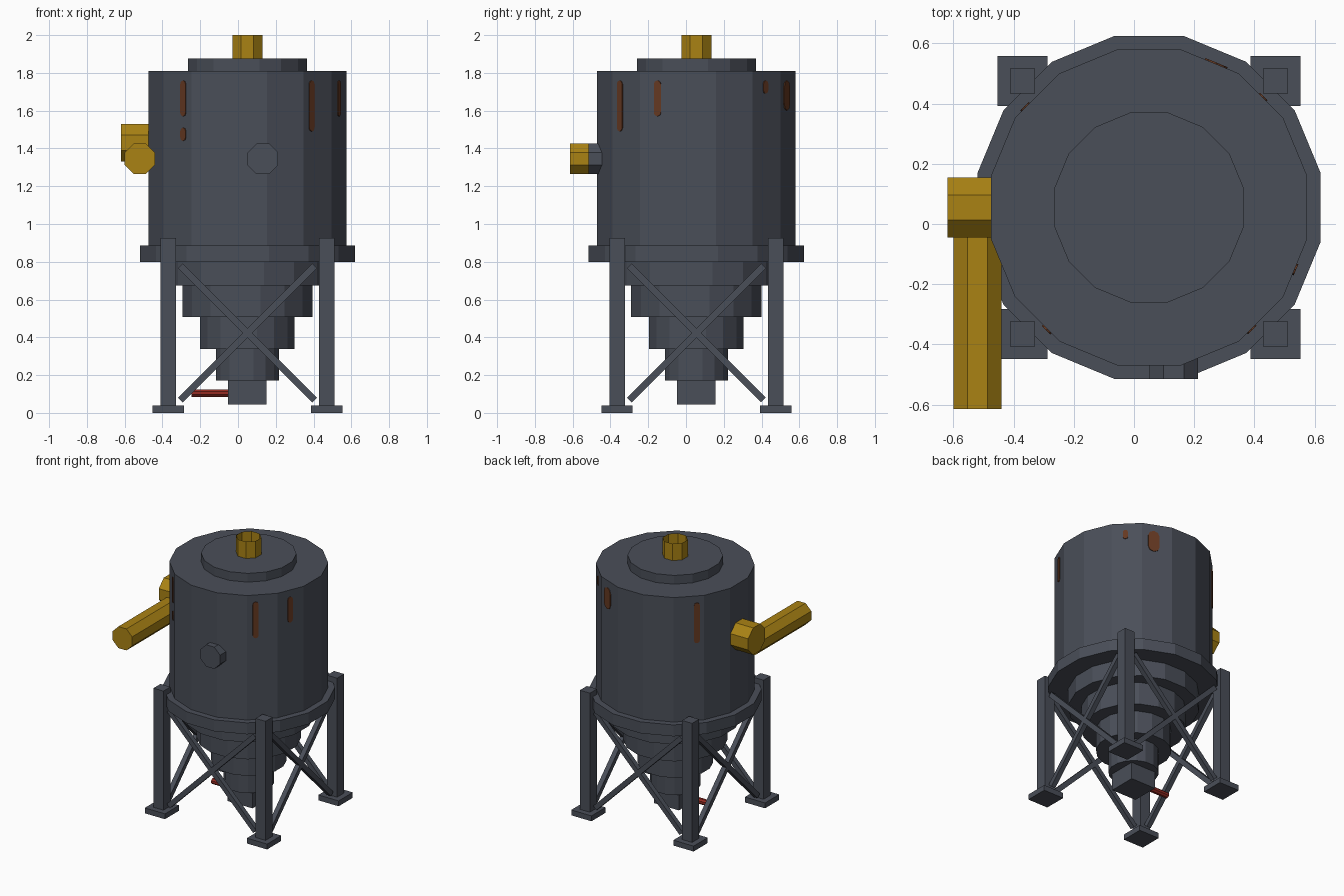
import bpy, bmesh, math
from mathutils import Matrix, Vector

if "Cube" in bpy.data.objects:
    bpy.data.objects.remove(bpy.data.objects["Cube"])

CX, CY = 0.05, 0.055  # silo axis


def material(name, rgb):
    m = bpy.data.materials.new(name)
    m.use_nodes = True
    m.diffuse_color = (*rgb, 1)
    m.node_tree.nodes["Principled BSDF"].inputs["Base Color"].default_value = (*rgb, 1)
    return m


STEEL = material("dark_steel", (0.068, 0.077, 0.099))
YELLOW = material("pipe_yellow", (0.40, 0.225, 0.007))
RED = material("handle_red", (0.30, 0.024, 0.016))
RUST = material("rust_brown", (0.13, 0.04, 0.015))


def finish(bm, name, mat):
    bmesh.ops.recalc_face_normals(bm, faces=bm.faces)
    mesh = bpy.data.meshes.new(name)
    bm.to_mesh(mesh)
    bm.free()
    mesh.materials.append(mat)
    ob = bpy.data.objects.new(name, mesh)
    bpy.context.collection.objects.link(ob)
    return ob


def prism(name, start, end, apothem, sides, mat, caps=True):
    """Regular prism between two points, with flats facing the axes."""
    a, b = Vector(start), Vector(end)
    r = apothem / math.cos(math.pi / sides)
    turn = (b - a).to_track_quat('Z', 'Y').to_matrix().to_4x4()
    bm = bmesh.new()
    bmesh.ops.create_cone(
        bm, cap_ends=caps, segments=sides, radius1=r, radius2=r, depth=(b - a).length,
        matrix=Matrix.Translation((a + b) / 2) @ turn @ Matrix.Rotation(math.pi / sides, 4, 'Z'))
    return finish(bm, name, mat)


def drum(name, z0, z1, apothem, sides=16, mat=STEEL, caps=True):
    return prism(name, (CX, CY, z0), (CX, CY, z1), apothem, sides, mat, caps)


def streak(name, degrees, z0, z1, width):
    """Round-ended thin plate lying on the nearest flat of the tank."""
    facet = math.radians(round(degrees / 22.5) * 22.5)
    shift = 0.525 * math.tan(math.radians(degrees) - facet)
    w = width / 2
    end = min(w, (z1 - z0) / 2)
    out = Vector((math.cos(facet), math.sin(facet), 0))
    side = Vector((-out.y, out.x, 0))
    bm = bmesh.new()
    verts = []
    for base, first in ((z1 - end, 0), (z0 + end, math.pi)):
        for i in range(5):
            t = first + i * math.pi / 4
            p = Vector((CX, CY, base + end * math.sin(t)))
            verts.append(bm.verts.new(p + out * 0.524 + side * (shift + w * math.cos(t))))
    face = bm.faces.new(verts)
    new = bmesh.ops.extrude_face_region(bm, geom=[face])["geom"]
    bmesh.ops.translate(bm, vec=out * 0.006,
                        verts=[v for v in new if isinstance(v, bmesh.types.BMVert)])
    finish(bm, name, RUST)


# Tank, lid and support ring
drum("tank_body", 0.84, 1.81, 0.525)
drum("tank_lid", 1.80, 1.875, 0.315)
drum("support_ring", 0.80, 0.885, 0.57)
drum("top_vent", 1.87, 2.0, 0.08, 8, YELLOW, caps=False)

# Stepped hopper and square outlet
for i, apothem in enumerate((0.435, 0.345, 0.25, 0.167)):
    top = 0.845 - 0.168 * i
    drum(f"hopper_step_{i + 1}", top - 0.17, min(top, 0.81), apothem)
drum("outlet", 0.045, 0.18, 0.102, 4)
prism("outlet_handle", (-0.245, CY, 0.105), (0, CY, 0.105), 0.02, 8, RED)

# Legs with foot plates
for sx in (-1, 1):
    for sy in (-1, 1):
        x, y = CX + 0.42 * sx, CY + 0.42 * sy
        tag = ("left" if sx > 0 else "right") + ("_back" if sy > 0 else "_front")
        prism("leg_" + tag, (x, y, 0.03), (x, y, 0.925), 0.041, 4, STEEL)
        prism("foot_" + tag, (x, y, 0), (x, y, 0.04), 0.083, 4, STEEL)

# Crossed braces on the four sides
for k in range(4):
    spin = Matrix.Translation((CX, CY, 0)) @ Matrix.Rotation(k * math.pi / 2, 4, 'Z')
    for s in (-1, 1):
        ends = [spin @ Vector((0.355 * s * e, -0.42, 0.423 + 0.355 * e)) for e in (-1, 1)]
        prism(f"brace_{k + 1}_{'a' if s < 0 else 'b'}", *ends, 0.018, 4, STEEL)

# Inlet pipe, elbow and front port
prism("inlet_pipe", (-0.52, -0.615, 1.345), (-0.52, -0.02, 1.345), 0.08, 8, YELLOW)
prism("inlet_elbow", (-0.62, CY, 1.43), (-0.45, CY, 1.43), 0.10, 8, YELLOW)
prism("front_port", (0.132, -0.515, 1.345), (0.132, -0.43, 1.345), 0.081, 8, STEEL)

# Rust streaks below the rim: angle, bottom, top, width
for i, s in enumerate(((-130, 1.57, 1.76, 0.04), (-130, 1.44, 1.51, 0.04),
                       (-50, 1.49, 1.76, 0.04), (-23, 1.57, 1.76, 0.04),
                       (44, 1.69, 1.76, 0.035), (65, 1.60, 1.76, 0.08),
                       (141, 1.46, 1.76, 0.04))):
    streak(f"rust_streak_{i + 1}", *s)
